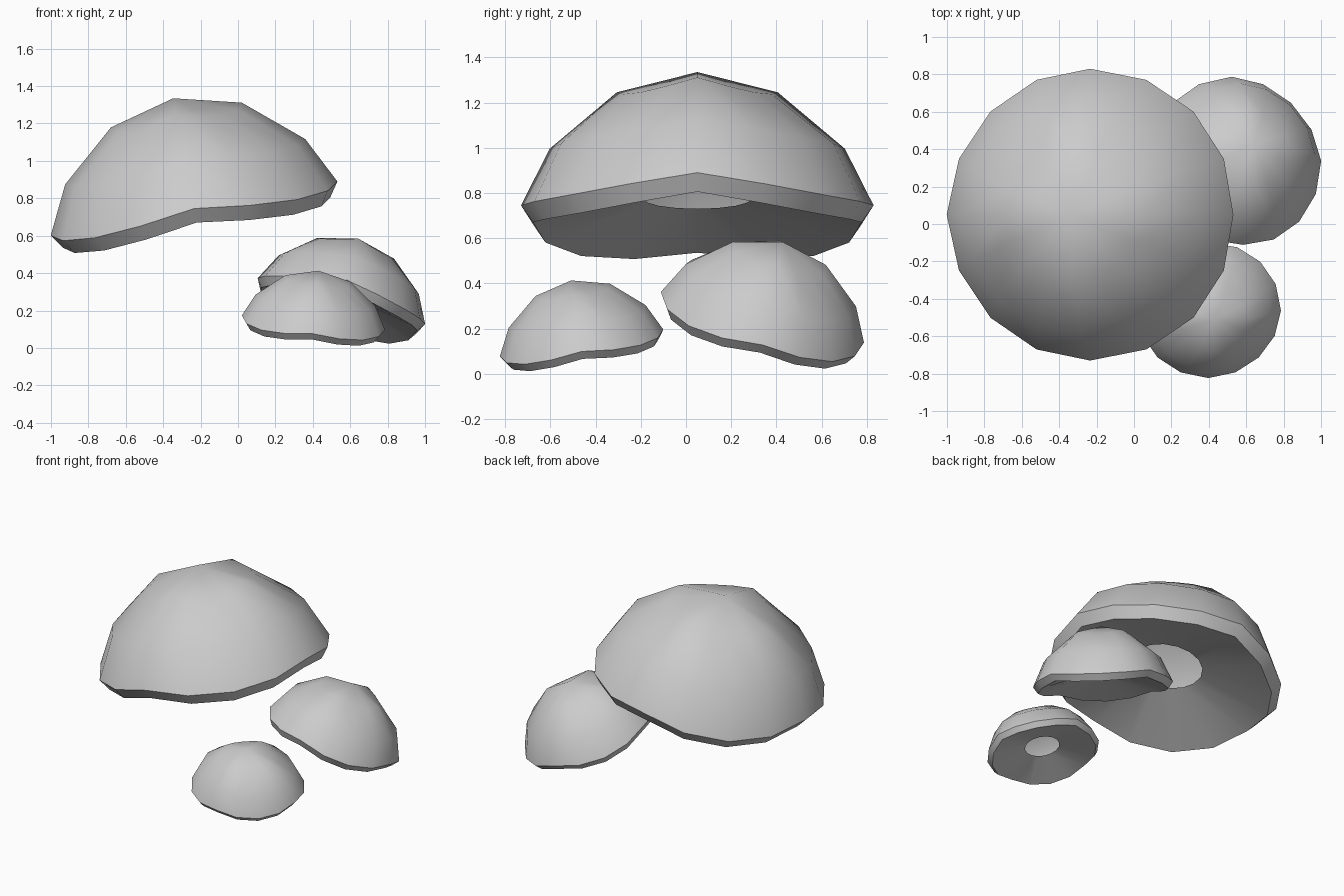
import bpy, bmesh
from math import sin, cos, pi, radians

if "Cube" in bpy.data.objects:
    bpy.data.objects.remove(bpy.data.objects["Cube"])

SIDES = 16
# Cap rings from crown to stem hole: radius, height, scallop droop
RINGS = [
    (0.356, 0.509, 0.048),
    (0.653, 0.255, 0.035),
    (0.780, 0.000, 0.055),   # outer rim
    (0.727, -0.076, 0.055),  # lower lip
    (0.240, 0.030, 0.000),   # stem opening
]
SHARP_RINGS = (2, 3)


def mushroom_cap(name, location, tilt, scale):
    bm = bmesh.new()
    pole = bm.verts.new((0, 0, 0.60))
    rings = []
    for r, z, droop in RINGS:
        ring = []
        for i in range(SIDES):
            a = 2 * pi * i / SIDES
            ring.append(bm.verts.new((r * cos(a), r * sin(a), z - droop * abs(sin(2 * a)))))
        rings.append(ring)

    # Crown fan, then dome, rim band and underside
    for i in range(SIDES):
        j = (i + 1) % SIDES
        bm.faces.new((pole, rings[0][i], rings[0][j]))
        for upper, lower in zip(rings, rings[1:]):
            bm.faces.new((upper[i], lower[i], lower[j], upper[j]))

    # Smooth surfaces with crisp rim edges
    for f in bm.faces:
        f.smooth = True
    for k in SHARP_RINGS:
        for i in range(SIDES):
            bm.edges.get((rings[k][i], rings[k][(i + 1) % SIDES])).smooth = False

    mesh = bpy.data.meshes.new(name)
    bm.to_mesh(mesh)
    bm.free()
    ob = bpy.data.objects.new(name, mesh)
    ob.location = location
    ob.rotation_euler = [radians(t) for t in tilt]
    ob.scale = scale
    bpy.context.collection.objects.link(ob)
    return ob


# Three caps of decreasing size, each leaning its own way
mushroom_cap("large_cap", (-0.235, 0.05, 0.745), (0, -10.7, 0), (1, 1, 1))
mushroom_cap("medium_cap", (0.553, 0.338, 0.25), (-14.5, 15.3, 0), (0.595, 0.595, 0.595))
mushroom_cap("small_cap", (0.403, -0.462, 0.136), (9.4, 5.6, 0), (0.493, 0.47, 0.47))
